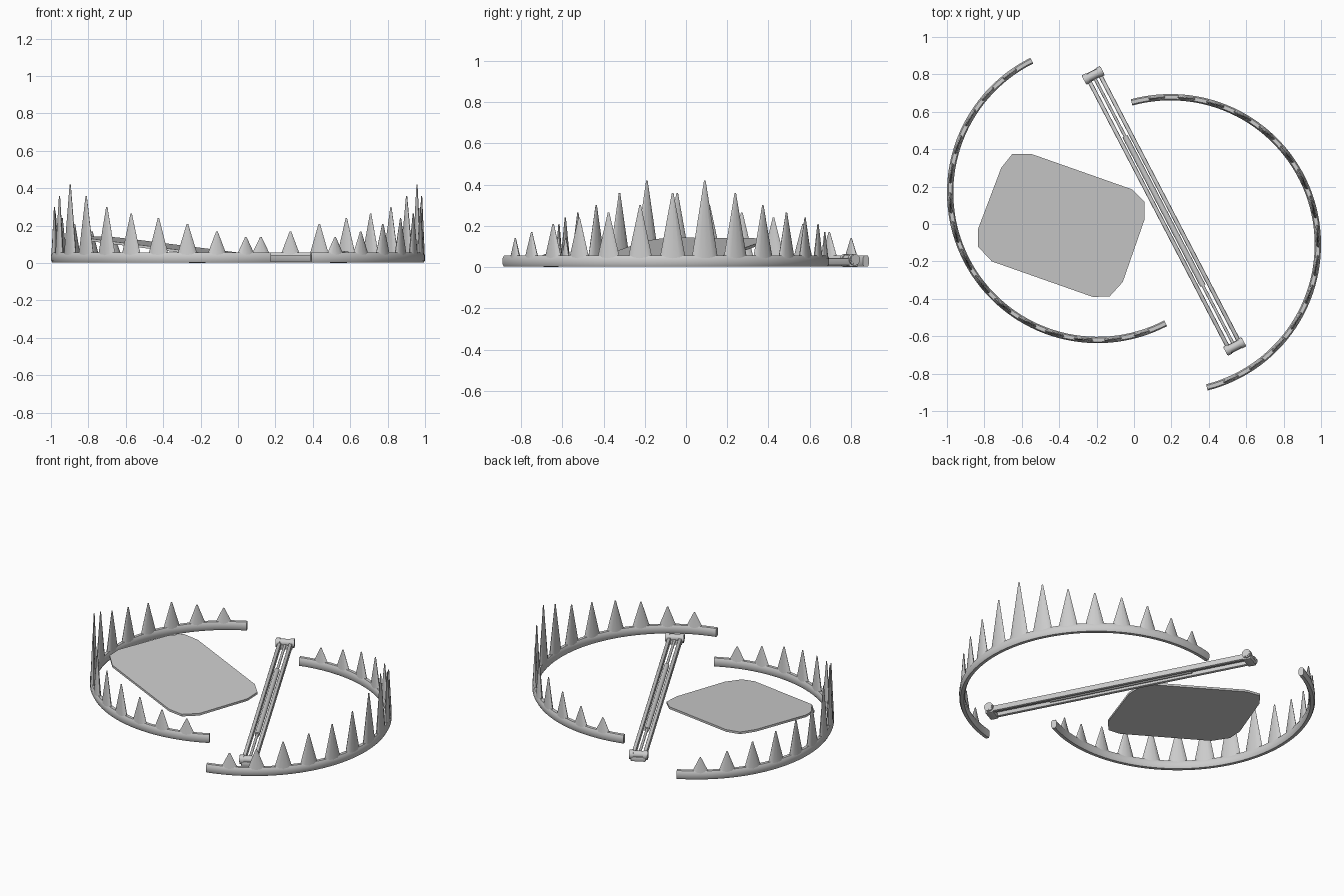
import bpy, bmesh
from math import sin, cos, radians, pi, atan2, hypot
from mathutils import Vector, Matrix

if "Cube" in bpy.data.objects:
    bpy.data.objects.remove(bpy.data.objects["Cube"])

R = 0.788
HEIGHTS = [0.42, 0.36, 0.30, 0.265, 0.24, 0.21, 0.17, 0.14]


def finish(bm, name, angle=40):
    bmesh.ops.recalc_face_normals(bm, faces=bm.faces)
    me = bpy.data.meshes.new(name)
    bm.to_mesh(me)
    bm.free()
    ob = bpy.data.objects.new(name, me)
    bpy.context.collection.objects.link(ob)
    bpy.ops.object.select_all(action='DESELECT')
    ob.select_set(True)
    bpy.context.view_layer.objects.active = ob
    bpy.ops.object.shade_smooth_by_angle(angle=radians(angle))
    return ob


def jaw(name, cx, cy, heading):
    # curved rail swept through a half circle with a rounded section
    bm = bmesh.new()
    section = [(0.017, -0.014), (0.017, 0.014), (0.010, 0.027), (-0.010, 0.027),
               (-0.017, 0.014), (-0.017, -0.014), (-0.010, -0.027), (0.010, -0.027)]
    rings = []
    for i in range(65):
        a = radians(heading - 90.5 + 181 * i / 64)
        rings.append([bm.verts.new((cx + (R + r) * cos(a), cy + (R + r) * sin(a), 0.029 + z))
                      for r, z in section])
    for p, q in zip(rings, rings[1:]):
        for j in range(8):
            k = (j + 1) % 8
            bm.faces.new((p[j], p[k], q[k], q[j]))
    bm.faces.new(rings[0])
    bm.faces.new(rings[-1])
    finish(bm, name + "_rail", 50)

    # flattened conical teeth, tallest in the middle
    bm = bmesh.new()
    for i in range(-7, 8):
        h = HEIGHTS[abs(i)]
        a = radians(heading + 11.5 * i)
        w = 0.052 + 0.014 * (h - 0.14) / 0.28
        c = Vector((cx + R * cos(a), cy + R * sin(a), 0))
        rad = Vector((cos(a), sin(a), 0))
        tan = Vector((-sin(a), cos(a), 0))
        base = [bm.verts.new(c + rad * 0.017 * cos(t) + tan * w * sin(t) + Vector((0, 0, 0.04)))
                for t in (2 * pi * k / 12 for k in range(12))]
        top = [bm.verts.new(c + rad * 0.003 * cos(t) + tan * 0.004 * sin(t) + Vector((0, 0, h)))
               for t in (2 * pi * k / 12 for k in range(12))]
        for k in range(12):
            n = (k + 1) % 12
            bm.faces.new((base[k], base[n], top[n], top[k]))
        bm.faces.new(base)
        bm.faces.new(top)
    finish(bm, name + "_teeth", 40)


jaw("left_jaw", -0.195, 0.168, 207)
jaw("right_jaw", 0.195, -0.11, 14.8)

# tilted trigger plate with chamfered corners
outline = [(-0.65, 0.375), (-0.55, 0.375), (-0.01, 0.185), (0.055, 0.12), (0.055, 0.02),
           (-0.06, -0.31), (-0.13, -0.387), (-0.22, -0.39), (-0.76, -0.2), (-0.835, -0.12),
           (-0.835, -0.03), (-0.71, 0.30)]
bm = bmesh.new()
layers = []
for dz in (0, -0.014):
    layers.append([bm.verts.new((x, y, 0.138 - 0.12 * (0.943 * x - 0.333 * y + 0.74) + dz))
                   for x, y in outline])
    bm.faces.new(layers[-1])
for k in range(12):
    n = (k + 1) % 12
    bm.faces.new((layers[0][k], layers[0][n], layers[1][n], layers[1][k]))
finish(bm, "trigger_plate", 30)

# centre bar frame: local x runs along the bar
A, B = (-0.218, 0.795), (0.538, -0.655)
LEN = hypot(B[0] - A[0], B[1] - A[1])
FRAME = (Matrix.Translation(((A[0] + B[0]) / 2, (A[1] + B[1]) / 2, 0))
         @ Matrix.Rotation(atan2(B[1] - A[1], B[0] - A[0]), 4, 'Z'))


def bar(name, size, loc, bevel=0.006):
    bm = bmesh.new()
    bmesh.ops.create_cube(bm, size=1, matrix=Matrix.Translation(loc) @ Matrix.Diagonal((*size, 1)))
    bmesh.ops.bevel(bm, geom=bm.edges[:], offset=bevel, segments=2, affect='EDGES', profile=0.5)
    bm.transform(FRAME)
    finish(bm, name)


def rod(name, r, length, loc, axis='Y', sides=16):
    bm = bmesh.new()
    turn = Matrix.Rotation(pi / 2, 4, axis)
    bmesh.ops.create_cone(bm, cap_ends=True, segments=sides, radius1=r, radius2=r, depth=length,
                          matrix=FRAME @ Matrix.Translation(loc) @ turn)
    finish(bm, name)


for s, side in ((-1, "left"), (1, "right")):
    bar("side_bar_" + side, (LEN, 0.022, 0.036), (0, s * 0.033, 0.026))
    # end hinge: cross pin, block and two knuckles
    x = s * LEN / 2
    rod("hinge_pin_" + side, 0.022, 0.112, (x, 0, 0.038), 'X')
    bar("hinge_block_" + side, (0.05, 0.09, 0.03), (x, 0, 0.016))
    for t in (-1, 1):
        rod("hinge_knuckle", 0.028, 0.024, (x, t * 0.042, 0.036), 'X')
rod("centre_rod", 0.008, LEN, (0, 0, 0.028))
rod("centre_sleeve", 0.015, 0.9, (0, 0, 0.028))
